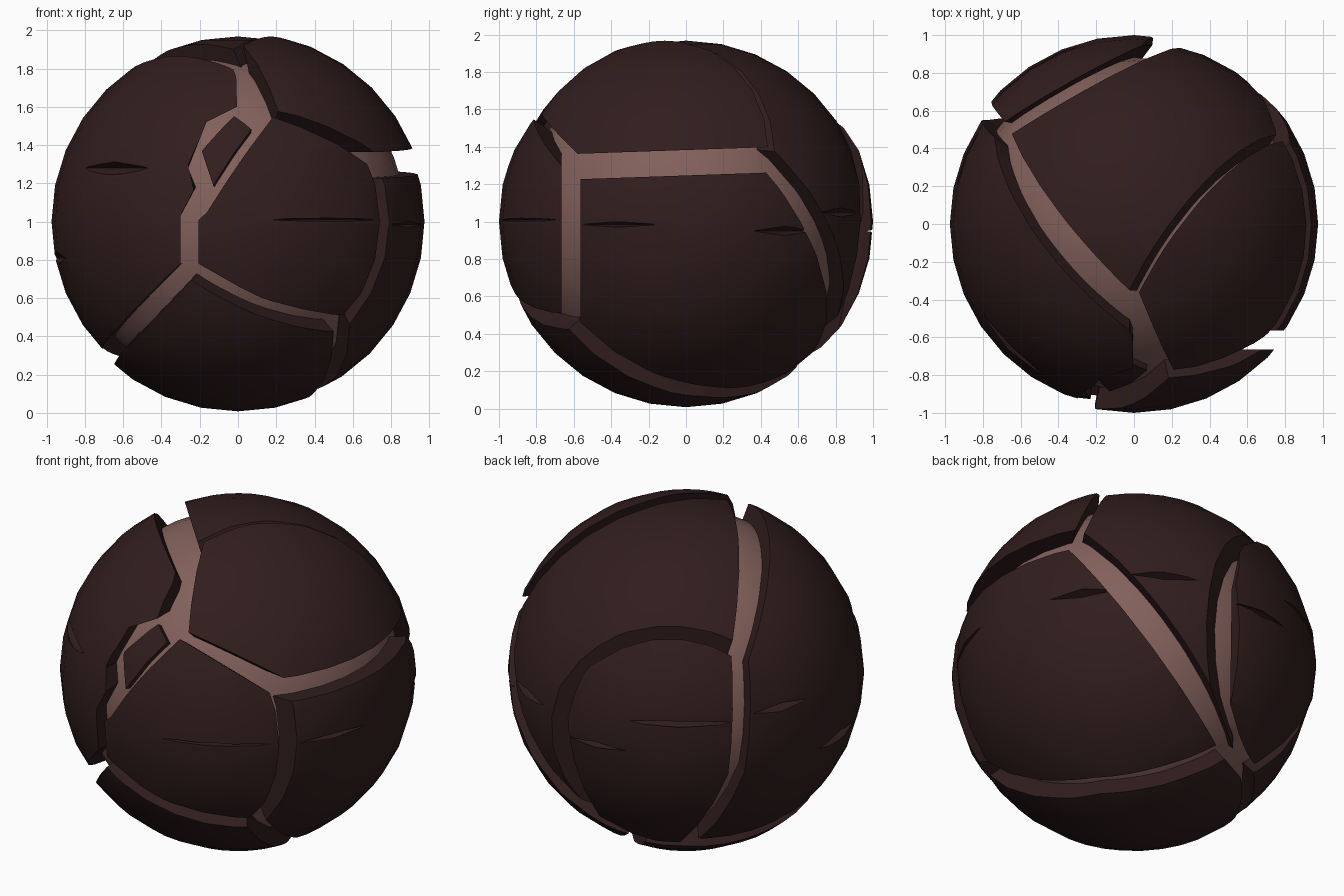
import bpy, bmesh, math
from mathutils import Vector

if "Cube" in bpy.data.objects:
    bpy.data.objects.remove(bpy.data.objects["Cube"])

CENTRE = Vector((0, 0, 1))


def material(name, rgb):
    m = bpy.data.materials.new(name)
    m.diffuse_color = (*rgb, 1)
    m.use_nodes = True
    m.node_tree.nodes["Principled BSDF"].inputs["Base Color"].default_value = m.diffuse_color
    return m


CRUST = material("dark brown crust", (0.031, 0.0125, 0.0128))
CORE = material("light brown core", (0.225, 0.118, 0.105))


def make_object(name, bm, mat=None):
    bmesh.ops.recalc_face_normals(bm, faces=bm.faces)
    me = bpy.data.meshes.new(name)
    bm.to_mesh(me)
    bm.free()
    ob = bpy.data.objects.new(name, me)
    bpy.context.collection.objects.link(ob)
    ob.location = CENTRE
    if mat:
        me.materials.append(mat)
    return ob


def ball(name, radius, mat):
    bm = bmesh.new()
    bmesh.ops.create_uvsphere(bm, u_segments=32, v_segments=16, radius=radius)
    return make_object(name, bm, mat)


def smooth(ob):
    bpy.ops.object.select_all(action='DESELECT')
    ob.select_set(True)
    bpy.context.view_layer.objects.active = ob
    bpy.ops.object.shade_smooth_by_angle(angle=math.radians(30))


def cut(ob, cutter, op):
    bpy.context.view_layer.objects.active = ob
    mod = ob.modifiers.new("cut", 'BOOLEAN')
    mod.operation, mod.solver, mod.object = op, 'EXACT', cutter
    bpy.ops.object.modifier_apply(modifier=mod.name)


def slice_off(ob, normal, dist):
    """Keep the part of a plate beyond a flat crack plane."""
    bm = bmesh.new()
    bm.from_mesh(ob.data)
    n = Vector(normal)
    bmesh.ops.bisect_plane(bm, geom=bm.verts[:] + bm.edges[:] + bm.faces[:],
                           plane_co=n * dist / n.length_squared, plane_no=n, clear_inner=True)
    bmesh.ops.holes_fill(bm, edges=[e for e in bm.edges if e.is_boundary], sides=0)
    bmesh.ops.recalc_face_normals(bm, faces=bm.faces)
    bm.to_mesh(ob.data)
    bm.free()


# Crack junctions and bends, relative to the ball centre
P = {k: Vector(v).normalized() for k, v in {
    'abe': (-.25, -.91, -.24), 'ab': (-.25, -.94, .03), 'k1': (-.18, -.945, .16),
    'a1': (-.21, -.90, .30), 'a2': (-.11, -.83, .50), 'k2': (.10, -.76, .59),
    'acf': (.01, -.45, .85), 'afg': (-.64, .45, .40), 'ag': (-.67, .53, -.17),
    'a3': (.02, -.53, .80), 'b1': (-.20, -.96, .08), 'b2': (.16, -.79, .60), 'c2': (.17, -.80, .54),
    'age': (-.33, .48, -.67), 'ae1': (-.64, .08, -.67), 'ae2': (-.60, -.40, -.60),
    'bcd': (.66, -.60, .32), 'bde': (.53, -.61, -.52), 'be': (.10, -.86, -.43),
    'cfd': (.72, .37, .33), 'cf1': (.13, -.13, .86), 'cf2': (.36, .17, .785),
    'dfe': (-.12, .58, -.66), 'de': (.31, .10, -.81),
    'fg1': (-.10, .78, .42), 'fg2': (0, .88, .05),
    'i1': (-.19, -.82, .37), 'i2': (-.02, -.73, .55), 'i3': (.07, -.77, .48), 'i4': (-.13, -.89, .19),
}.items()}

# Flat crack planes: normal, distance, half gap, plates on the far and near side
PLANES = [
    ((.78, -.52, .34), .495, .026, 'upper_right_plate', 'top_back_plate'),
    ((-.5, .86, -.1), .72, .04, 'back_plate', 'top_back_plate'),
    ((0, -.035, 1), .315, .068, 'upper_right_plate', 'right_plate'),
    ((0, 1, 0), -.615, .05, 'right_plate', 'front_plate'),
]
# outline edges finished by those planes, so the wedge overshoots there
FLAT = [{'acf', 'cf1'}, {'cf1', 'cf2'}, {'cf2', 'cfd'}, {'afg', 'fg1'}, {'fg1', 'fg2'},
        {'fg2', 'dfe'}, {'bcd', 'cfd'}, {'bcd', 'bde'}]

# name: (outer radius, half gap, outline)
PLATES = {
    'left_plate': (.975, .052, 'abe ab k1 a1 a2 k2 a3 afg ag age ae1 ae2'),
    'front_plate': (1.0, .052, 'abe ab b1 b2 bcd bde be'),
    'upper_right_plate': (.99, .052, 'acf c2 bcd cfd cf2 cf1'),
    'right_plate': (.975, .052, 'bcd bde de dfe cfd'),
    'bottom_plate': (.992, .052, 'abe be bde de dfe age ae1 ae2'),
    'top_back_plate': (.968, .052, 'acf afg fg1 fg2 dfe cfd cf2 cf1'),
    'back_plate': (1.0, .052, 'afg fg1 fg2 dfe age ag'),
    'small_shard': (.92, 0, 'i1 i2 i3 i4'),
}


def wedge(keys, gap):
    """Cone from the ball centre through an outline pulled in by the half gap."""
    pts = [P[k] for k in keys]
    mid = sum(pts, Vector()).normalized()
    n = len(pts)
    area = sum((pts[i].cross(pts[(i + 1) % n]) for i in range(n)), Vector())
    sign = 1 if area.dot(mid) > 0 else -1
    normals, widths = [], []
    for i in range(n):
        a, b = keys[i], keys[(i + 1) % n]
        normals.append(P[a].cross(P[b]).normalized() * sign)
        widths.append(-.1 if {a, b} in FLAT else gap)
    bm = bmesh.new()
    ring = []
    for i in range(n):
        n0, n1, w0, w1 = normals[i - 1], normals[i], widths[i - 1], widths[i]
        c = n0.dot(n1)
        if c > .93:
            q = pts[i] + (n0 + n1) * (w0 + w1) / 2 / (1 + c)
        else:
            q = pts[i] + (n0 * (w0 - w1 * c) + n1 * (w1 - w0 * c)) / (1 - c * c)
        ring.append(bm.verts.new(q.normalized() * 3))
    apex, top = bm.verts.new((0, 0, 0)), bm.verts.new(mid * 4)
    for i in range(n):
        a, b = ring[i], ring[(i + 1) % n]
        bm.faces.new((apex, a, b))
        bm.faces.new((top, b, a))
    return make_object("wedge_cutter", bm)


# Thin scratches round the middle: angle from +x, height, half length, half height
GASHES = [
    (225, 1.28, .40, .038), (187, .81, .26, .035), (-62, 1.01, .40, .012),
    (-22, .985, .30, .015), (60, 1.05, .28, .028), (95, .95, .20, .025),
    (33, .95, .24, .025), (123, 1.13, .36, .025), (158, 1.15, .22, .025),
]
bm = bmesh.new()
for ang, z, half, h in GASHES:
    a, zz = math.radians(ang), z - 1
    out = Vector((math.cos(a), math.sin(a), 0))
    side = Vector((-math.sin(a), math.cos(a), 0))
    c = out * math.sqrt(.97 ** 2 - zz ** 2) + Vector((0, 0, zz))
    up = Vector((0, 0, h))
    s = [bm.verts.new(c + d) for d in (side * half, up, -side * half, -up)]
    ends = [bm.verts.new(c + out * .09), bm.verts.new(c - out * .08)]
    for i in range(4):
        for e in ends:
            bm.faces.new((s[i], s[(i + 1) % 4], e))
gashes = make_object("gash_cutter", bm)

# Straight-sided front crack that squares off the left plate's wall
bm = bmesh.new()
edge = [(-.30, -.22), (-.30, .03), (-.22, .18), (-.26, .28), (-.165, .52),
        (-.005, .60), (-.01, .78), (.3, .78), (.3, -.22)]
front = bm.faces.new([bm.verts.new((x, -1.2, z)) for x, z in edge])
side = bmesh.ops.extrude_face_region(bm, geom=[front], use_keep_orig=True)
bmesh.ops.translate(bm, vec=(0, .85, 0), verts=[v for v in side['geom'] if isinstance(v, bmesh.types.BMVert)])
front_crack = make_object("front_crack_cutter", bm)

# Inner core
smooth(ball("inner_core", .882, CORE))

# Crust plates
for name, (radius, gap, outline) in PLATES.items():
    plate = ball(name, radius, CRUST)
    cutter = wedge(outline.split(), gap)
    cut(plate, cutter, 'INTERSECT')
    bpy.data.objects.remove(cutter)
    for normal, dist, half, far, near in PLANES:
        if name == far:
            slice_off(plate, normal, dist + half)
        elif name == near:
            slice_off(plate, -Vector(normal), -dist + half)
    if name == 'left_plate':
        cut(plate, front_crack, 'DIFFERENCE')
    if name != 'small_shard':
        cut(plate, gashes, 'DIFFERENCE')
    plate.data.materials.clear()
    plate.data.materials.append(CRUST)
    for f in plate.data.polygons:
        f.material_index = 0
    smooth(plate)

bpy.data.objects.remove(gashes)
bpy.data.objects.remove(front_crack)
